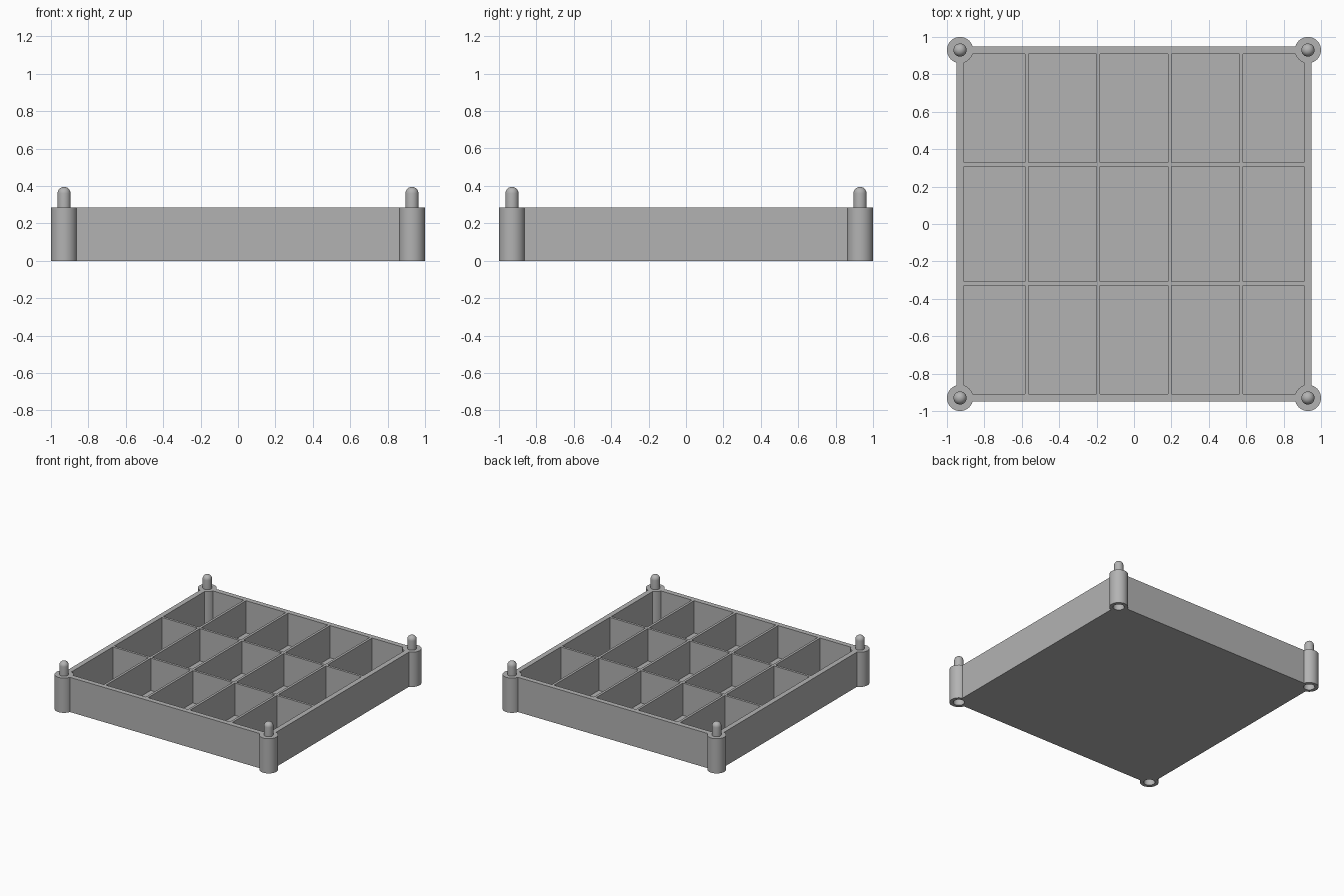
import bpy, bmesh, math
from mathutils import Matrix, Vector

cube = bpy.data.objects.get("Cube")
if cube:
    bpy.data.objects.remove(cube, do_unlink=True)

HEIGHT, FLOOR = 0.285, 0.02
OUTER, INNER = 0.95, 0.908
POST, POST_R, PIN_R, PIN_TOP = 0.93, 0.07, 0.035, 0.395
HOLE_R, HOLE_DEPTH = 0.042, 0.12
HALF_DIVIDER = 0.01
SEGMENTS = 48
CORNERS = [(x, y) for x in (-POST, POST) for y in (-POST, POST)]

grey = bpy.data.materials.new("plain grey")
grey.use_nodes = True
grey.diffuse_color = (0.45, 0.45, 0.45, 1)
grey.node_tree.nodes["Principled BSDF"].inputs["Base Color"].default_value = grey.diffuse_color


def add_box(bm, low, high):
    low, high = Vector(low), Vector(high)
    matrix = Matrix.Translation((low + high) / 2) @ Matrix.Diagonal((*(high - low), 1))
    bmesh.ops.create_cube(bm, size=1, matrix=matrix)


def add_lathe(bm, profile, x, y):
    """Turn a profile of (radius, z) pairs, running from axis to axis, into a closed solid."""
    rings = []
    for r, z in profile:
        if r < 1e-5:
            rings.append([bm.verts.new((x, y, z))] * SEGMENTS)
        else:
            angles = [2 * math.pi * i / SEGMENTS for i in range(SEGMENTS)]
            rings.append([bm.verts.new((x + r * math.cos(a), y + r * math.sin(a), z)) for a in angles])
    for a, b in zip(rings, rings[1:]):
        for i in range(SEGMENTS):
            j = (i + 1) % SEGMENTS
            bm.faces.new(dict.fromkeys((a[i], a[j], b[j], b[i])))


def make_object(name, bm):
    bmesh.ops.recalc_face_normals(bm, faces=bm.faces)
    mesh = bpy.data.meshes.new(name)
    bm.to_mesh(mesh)
    bm.free()
    mesh.materials.append(grey)
    obj = bpy.data.objects.new(name, mesh)
    bpy.context.collection.objects.link(obj)
    return obj


def combine(target, tool, operation):
    """Apply a boolean and remove the helper object."""
    tool.hide_render = True
    mod = target.modifiers.new(operation.lower(), 'BOOLEAN')
    mod.operation, mod.object, mod.solver = operation, tool, 'EXACT'
    bpy.ops.object.select_all(action='DESELECT')
    bpy.context.view_layer.objects.active = target
    target.select_set(True)
    bpy.ops.object.modifier_apply(modifier=mod.name)
    bpy.data.objects.remove(tool, do_unlink=True)


# Solid tray block
bm = bmesh.new()
add_box(bm, (-OUTER, -OUTER, 0), (OUTER, OUTER, HEIGHT))
tray = make_object("divided_tray", bm)


# Compartments, leaving thin dividers between them
def spans(dividers):
    starts = [-INNER] + [d + HALF_DIVIDER for d in dividers]
    ends = [d - HALF_DIVIDER for d in dividers] + [INNER]
    return list(zip(starts, ends))


bm = bmesh.new()
for x0, x1 in spans((-0.573, -0.191, 0.191, 0.573)):
    for y0, y1 in spans((-0.318, 0.318)):
        add_box(bm, (x0, y0, FLOOR), (x1, y1, HEIGHT + 0.1))
combine(tray, make_object("compartment_cutter", bm), 'DIFFERENCE')

# Corner posts with round-tipped stacking pins
tip = [(PIN_R * math.cos(a), PIN_TOP - PIN_R + PIN_R * math.sin(a))
       for a in (math.pi / 2 * i / 8 for i in range(9))]
profile = [(0, 0), (POST_R, 0), (POST_R, HEIGHT), (PIN_R, HEIGHT)] + tip
bm = bmesh.new()
for x, y in CORNERS:
    add_lathe(bm, profile, x, y)
combine(tray, make_object("corner_posts", bm), 'UNION')

# Sockets under the posts
bm = bmesh.new()
for x, y in CORNERS:
    add_lathe(bm, [(0, -0.1), (HOLE_R, -0.1), (HOLE_R, HOLE_DEPTH), (0, HOLE_DEPTH)], x, y)
combine(tray, make_object("socket_cutter", bm), 'DIFFERENCE')

bpy.ops.object.shade_smooth_by_angle(angle=math.radians(30))
